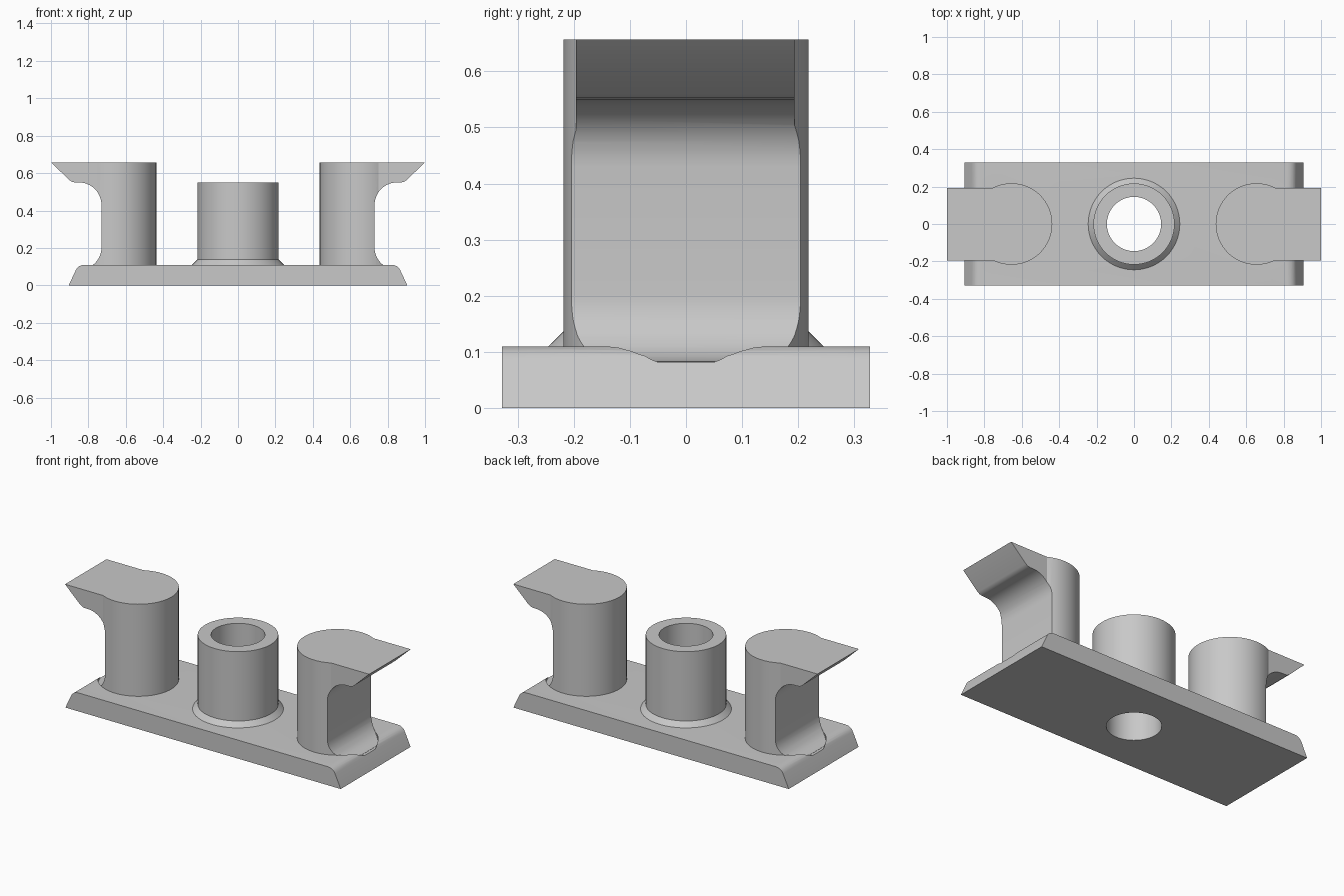
import bpy, bmesh
from math import sin, cos, pi, radians

cube = bpy.data.objects.get("Cube")
if cube:
    bpy.data.objects.remove(cube, do_unlink=True)

grey = bpy.data.materials.new("plain grey")
grey.use_nodes = True
grey.diffuse_color = (0.58, 0.58, 0.58, 1)
grey.node_tree.nodes["Principled BSDF"].inputs["Base Color"].default_value = (0.58, 0.58, 0.58, 1)


def prism(name, points, start, end, along="z"):
    """Extrude a closed outline along y (points are x, z) or z (points are x, y)."""
    bm = bmesh.new()
    place = (lambda a, b: (a, start, b)) if along == "y" else (lambda a, b: (a, b, start))
    face = bm.faces.new([bm.verts.new(place(a, b)) for a, b in points])
    out = bmesh.ops.extrude_face_region(bm, geom=[face])
    step = (0, end - start, 0) if along == "y" else (0, 0, end - start)
    bmesh.ops.translate(bm, verts=[g for g in out["geom"] if isinstance(g, bmesh.types.BMVert)], vec=step)
    bmesh.ops.recalc_face_normals(bm, faces=bm.faces)
    mesh = bpy.data.meshes.new(name)
    bm.to_mesh(mesh)
    bm.free()
    obj = bpy.data.objects.new(name, mesh)
    bpy.context.collection.objects.link(obj)
    mesh.materials.append(grey)
    return obj


def arc(cx, cy, r, a, b, steps=12):
    angles = [radians(a + (b - a) * i / steps) for i in range(steps + 1)]
    return [(cx + r * cos(t), cy + r * sin(t)) for t in angles]


def circle(cx, r, steps=64):
    return arc(cx, 0, r, 0, 360, steps)[:-1]


def activate(obj):
    bpy.ops.object.select_all(action="DESELECT")
    obj.select_set(True)
    bpy.context.view_layer.objects.active = obj


def combine(obj, tool, operation):
    activate(obj)
    mod = obj.modifiers.new("combine", "BOOLEAN")
    mod.operation, mod.solver, mod.object = operation, "EXACT", tool
    bpy.ops.object.modifier_apply(modifier=mod.name)
    bpy.data.objects.remove(tool, do_unlink=True)


def smooth(obj):
    activate(obj)
    bpy.ops.object.shade_smooth_by_angle(angle=radians(25))


POST_X, POST_R, TOP, HOLE_R = 0.655, 0.218, 0.657, 0.145

# Base plate with sloped, rounded ends
half = [(0.905, 0), (0.868, 0.08), (0.86, 0.093), (0.849, 0.102), (0.836, 0.108), (0.82, 0.11)]
base = prism("base_plate", half + [(-x, z) for x, z in reversed(half)], -0.328, 0.328, "y")
combine(base, prism("hole_cutter", circle(0, HOLE_R), -0.1, 0.3), "DIFFERENCE")
for side in (-1, 1):
    # Shallow seat under the post foot
    combine(base, prism("seat_cutter", circle(side * POST_X, POST_R), 0.082, 0.3), "DIFFERENCE")
smooth(base)

# Hooked posts: round column plus arm, trimmed to the side profile
trim = [(0.4, 0.05), (0.85, 0.05)]
trim += arc(0.85, 0.203, 0.12, 270, 180)
trim += arc(0.85, 0.43, 0.12, 180, 90)
trim += [(0.87, 0.55), (0.886, 0.553), (0.9, 0.562), (1, TOP), (0.4, TOP)]
for side, label in ((-1, "right"), (1, "left")):
    post = prism(label + "_hook_post", circle(side * POST_X, POST_R), 0.03, 0.75)
    arm = [(side * x, y) for x, y in ((0.655, -0.196), (1.05, -0.196), (1.05, 0.193), (0.655, 0.193))]
    combine(post, prism("arm", arm, 0.46, 0.7), "UNION")
    combine(post, prism("trim", [(side * x, z) for x, z in trim], -0.4, 0.4, "y"), "INTERSECT")
    smooth(post)

# Central tube with a flared foot, lathed from a closed section
section = [(HOLE_R, 0.0), (HOLE_R, 0.55), (0.217, 0.55), (0.217, 0.138), (0.245, 0.11), (0.245, 0.06), (0.2, 0.0)]
bm = bmesh.new()
steps = 64
rings = [[bm.verts.new((r * cos(2 * pi * i / steps), r * sin(2 * pi * i / steps), z)) for r, z in section]
         for i in range(steps)]
for i in range(steps):
    a, b = rings[i], rings[(i + 1) % steps]
    for j in range(len(section)):
        k = (j + 1) % len(section)
        bm.faces.new((a[j], b[j], b[k], a[k]))
bmesh.ops.recalc_face_normals(bm, faces=bm.faces)
mesh = bpy.data.meshes.new("centre_tube")
bm.to_mesh(mesh)
bm.free()
mesh.materials.append(grey)
tube = bpy.data.objects.new("centre_tube", mesh)
bpy.context.collection.objects.link(tube)
smooth(tube)
